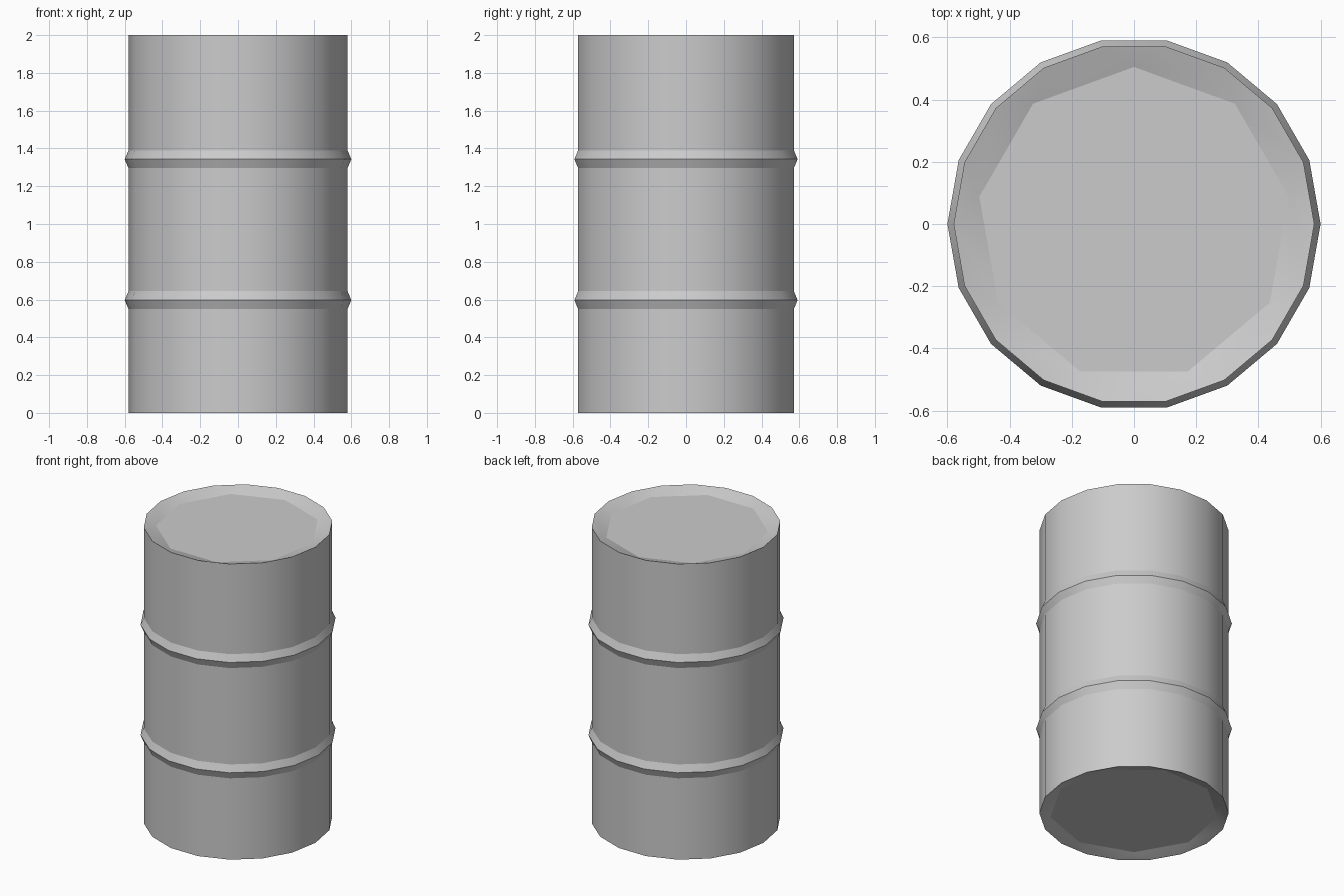
import bpy, bmesh
from math import cos, sin, radians

if "Cube" in bpy.data.objects:
    bpy.data.objects.remove(bpy.data.objects["Cube"])

SIDES = 18

# side profile (radius, height), with two raised hoops
profile = [(0.58, 0.0)]
for z in (0.597, 1.343):
    profile += [(0.58, z - 0.047), (0.60, z), (0.58, z + 0.047)]
profile.append((0.58, 2.0))


def ring(bm, radius, z, count, start=0.0):
    step = 360 / count
    return [bm.verts.new((radius * cos(radians(start + i * step)),
                          radius * sin(radians(start + i * step)), z))
            for i in range(count)]


def sunken_end(bm, rim, radius, z, offset):
    """Sloped nine-sided recess; each corner sits at the middle of a rim edge."""
    n = SIDES // 2
    inner = ring(bm, radius, z, n, 10 + 20 * offset)
    for i in range(n):
        a, b, c = (rim[(2 * i + k + offset) % SIDES] for k in range(3))
        bm.faces.new((a, b, inner[i]))
        bm.faces.new((b, c, inner[(i + 1) % n], inner[i]))
    return bm.faces.new(inner)


bm = bmesh.new()

# drum wall
rings = [ring(bm, r, z, SIDES) for r, z in profile]
for low, high in zip(rings, rings[1:]):
    for i in range(SIDES):
        j = (i + 1) % SIDES
        bm.faces.new((low[i], low[j], high[j], high[i]))

# recessed lid and base
floors = [sunken_end(bm, rings[-1], 0.505, 1.97, 0),
          sunken_end(bm, rings[0], 0.52, 0.025, 1)]

bmesh.ops.recalc_face_normals(bm, faces=bm.faces)

# smooth around the wall, crisp at hoops and rims
for f in bm.faces:
    f.smooth = True
for e in bm.edges:
    e.smooth = e.calc_face_angle(0) < radians(21)
for f in floors:
    for e in f.edges:
        e.smooth = False

mesh = bpy.data.meshes.new("drum_barrel")
bm.to_mesh(mesh)
bm.free()
bpy.context.collection.objects.link(bpy.data.objects.new("drum_barrel", mesh))
